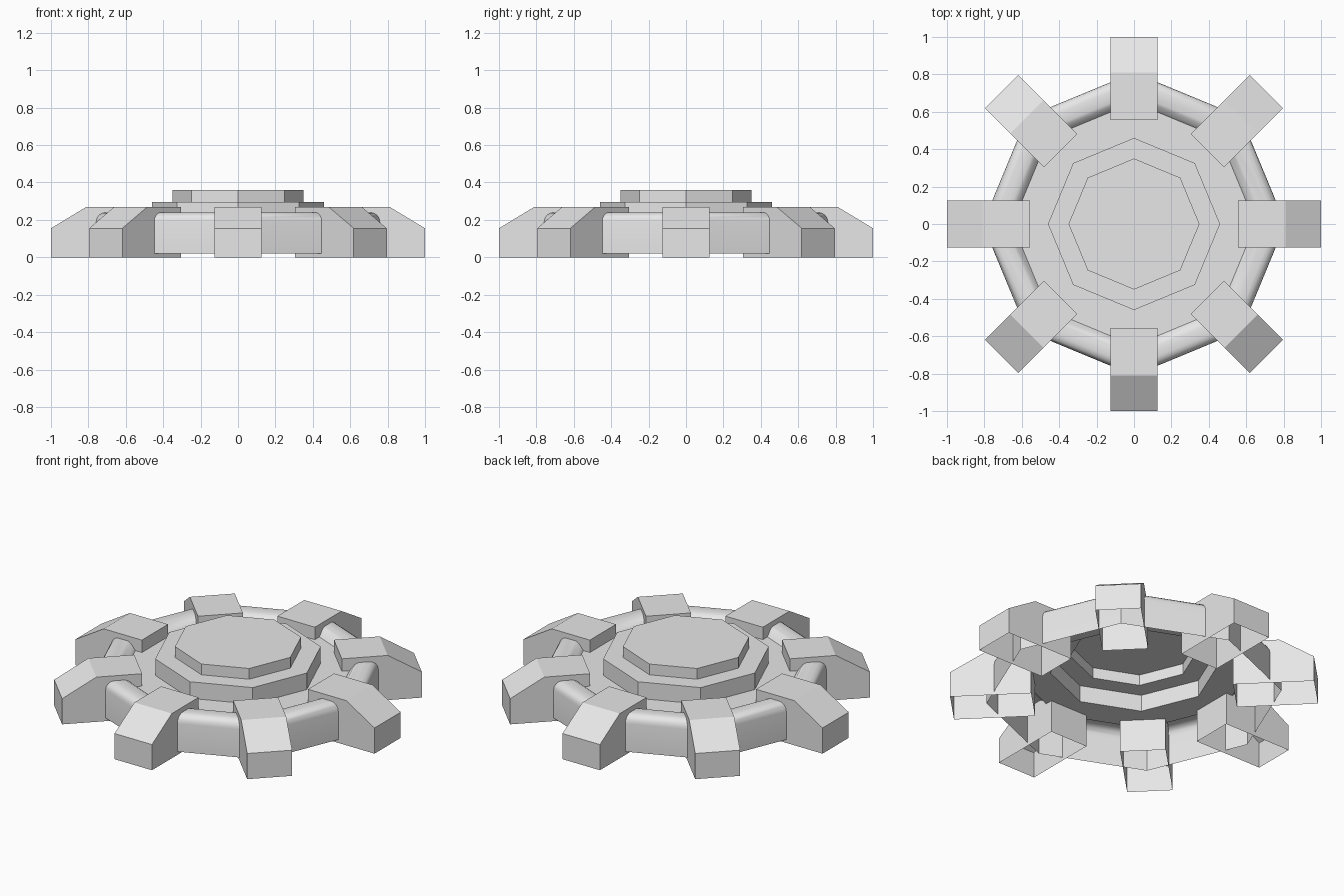
import bpy
import bmesh
import math

SIDES = 8
STEP = 2 * math.pi / SIDES

if "Cube" in bpy.data.objects:
    bpy.data.objects.remove(bpy.data.objects["Cube"])

GREY = bpy.data.materials.new("plain_grey")
GREY.use_nodes = True
GREY.diffuse_color = (0.8, 0.8, 0.8, 1)
GREY.node_tree.nodes["Principled BSDF"].inputs["Base Color"].default_value = (0.8, 0.8, 0.8, 1)


def finish(name, bm, smooth=False):
    """Turn a bmesh into a named, coloured object."""
    mesh = bpy.data.meshes.new(name)
    bm.to_mesh(mesh)
    bm.free()
    mesh.materials.append(GREY)
    obj = bpy.data.objects.new(name, mesh)
    bpy.context.collection.objects.link(obj)
    if smooth:
        bpy.ops.object.select_all(action="DESELECT")
        obj.select_set(True)
        bpy.context.view_layer.objects.active = obj
        bpy.ops.object.shade_smooth_by_angle(angle=math.radians(30))
    return obj


def octagon_shell(name, profile, cap=False, smooth=False):
    """Sweep an (r, z) profile around eight sides, optionally closing the last loop."""
    bm = bmesh.new()
    loops = [[bm.verts.new((r * math.cos(i * STEP), r * math.sin(i * STEP), z))
              for i in range(SIDES)] for r, z in profile]
    for low, high in zip(loops, loops[1:]):
        for i in range(SIDES):
            j = (i + 1) % SIDES
            bm.faces.new((low[i], low[j], high[j], high[i]))
    if cap:
        bm.faces.new(loops[-1])
    return finish(name, bm, smooth)


def leg(name, angle):
    """Hollow block with a sloped outer shoulder, open underneath."""
    half = 0.125
    profile = [(1, 0), (1, 0.155), (0.81, 0.27), (0.555, 0.27), (0.555, 0)]
    bm = bmesh.new()
    a = [bm.verts.new((r, -half, z)) for r, z in profile]
    b = [bm.verts.new((r, half, z)) for r, z in profile]
    for i in range(len(profile) - 1):
        bm.faces.new((a[i], b[i], b[i + 1], a[i + 1]))
    bm.faces.new(a)
    bm.faces.new(b[::-1])
    obj = finish(name, bm)
    obj.rotation_euler.z = angle


# Outer rim: upright wall, rounded shoulder, flat top, slope down to the deck
PLATE_Z = 0.195
round_r = 0.05
shoulder = [(0.76 + round_r * math.cos(t * math.pi / 8), 0.19 + round_r * math.sin(t * math.pi / 8))
            for t in range(5)]
octagon_shell("rim", [(0.81, 0.02)] + shoulder + [(0.70, 0.24), (0.68, 0.23), (0.65, PLATE_Z)],
              smooth=True)

# Deck and the two raised steps in the middle
octagon_shell("deck", [(0.65, PLATE_Z), (0.46, PLATE_Z)])
octagon_shell("lower_step", [(0.46, PLATE_Z), (0.46, 0.295), (0.35, 0.295)])
octagon_shell("top_step", [(0.35, 0.295), (0.35, 0.36)], cap=True)

# Eight legs around the rim
for k in range(SIDES):
    leg(f"leg_{k + 1}", k * STEP)
